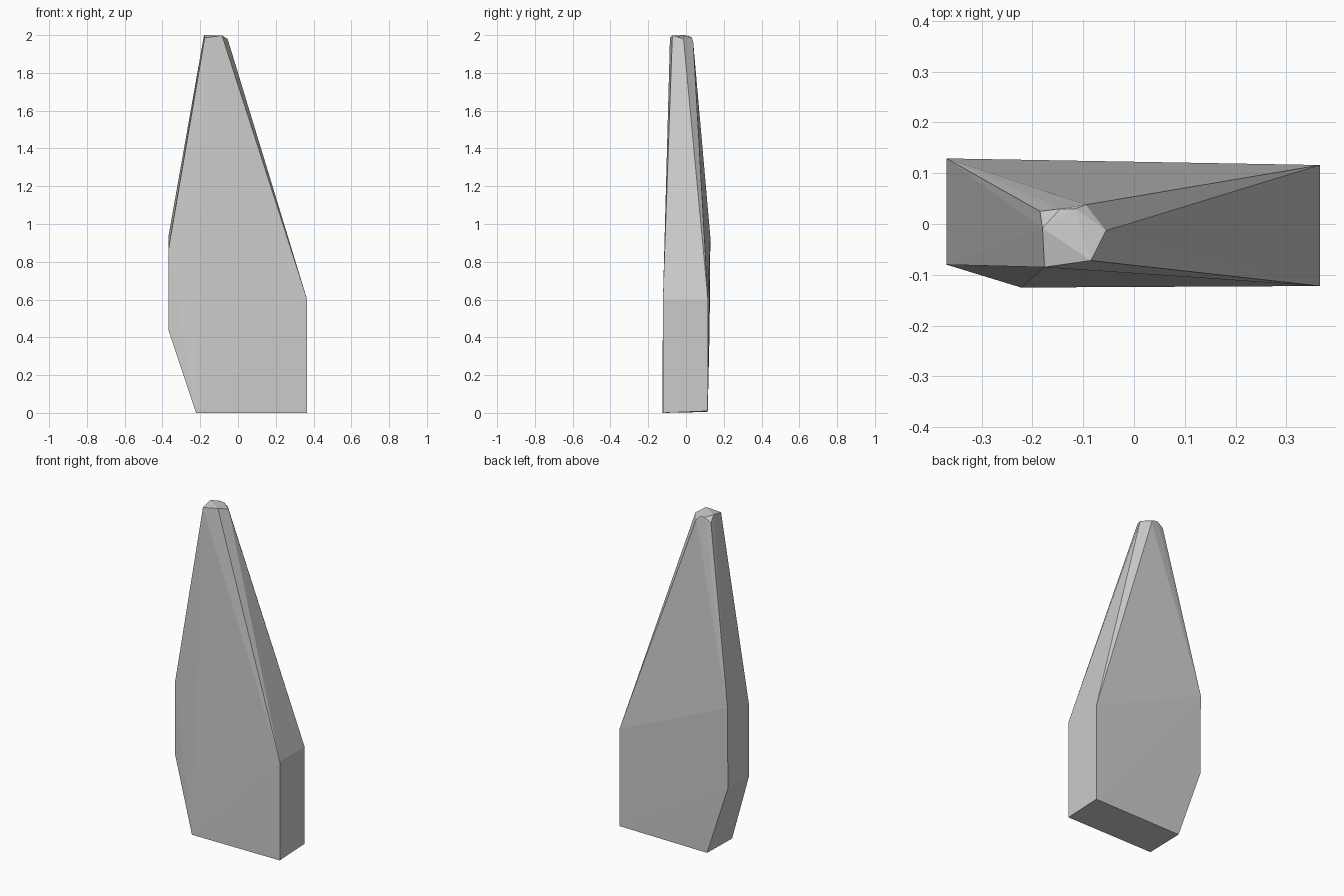
import bpy, bmesh

if "Cube" in bpy.data.objects:
    bpy.data.objects.remove(bpy.data.objects["Cube"])

# Corner points of the faceted slab, front to back; its skin is their convex hull
base = [(0.366, -0.122, 0), (-0.222, -0.125, 0), (0.366, 0.115, 0.01), (-0.222, 0.115, 0.005)]
right_shoulder = [(0.366, -0.122, 0.6), (0.366, 0.116, 0.6)]
left_shoulder = [(-0.369, -0.08, 0.44), (-0.369, -0.08, 0.86),
                 (-0.369, 0.125, 0.44), (-0.369, 0.129, 0.93)]
# Blunt chipped tip
tip = [(-0.176, -0.085, 1.985), (-0.085, -0.072, 1.998), (-0.055, -0.013, 1.98),
       (-0.095, 0.038, 1.965), (-0.185, 0.025, 1.965),
       (-0.18, -0.008, 2.0), (-0.145, 0.03, 1.99), (-0.115, 0.03, 1.988)]

bm = bmesh.new()
for p in base + right_shoulder + left_shoulder + tip:
    bm.verts.new(p)
hull = bmesh.ops.convex_hull(bm, input=bm.verts[:])
loose = [v for v in bm.verts if not v.link_faces]
bmesh.ops.delete(bm, geom=loose, context='VERTS')
bmesh.ops.recalc_face_normals(bm, faces=bm.faces[:])

mesh = bpy.data.meshes.new("stone_shard")
bm.to_mesh(mesh)
bm.free()
shard = bpy.data.objects.new("stone_shard", mesh)
bpy.context.collection.objects.link(shard)
